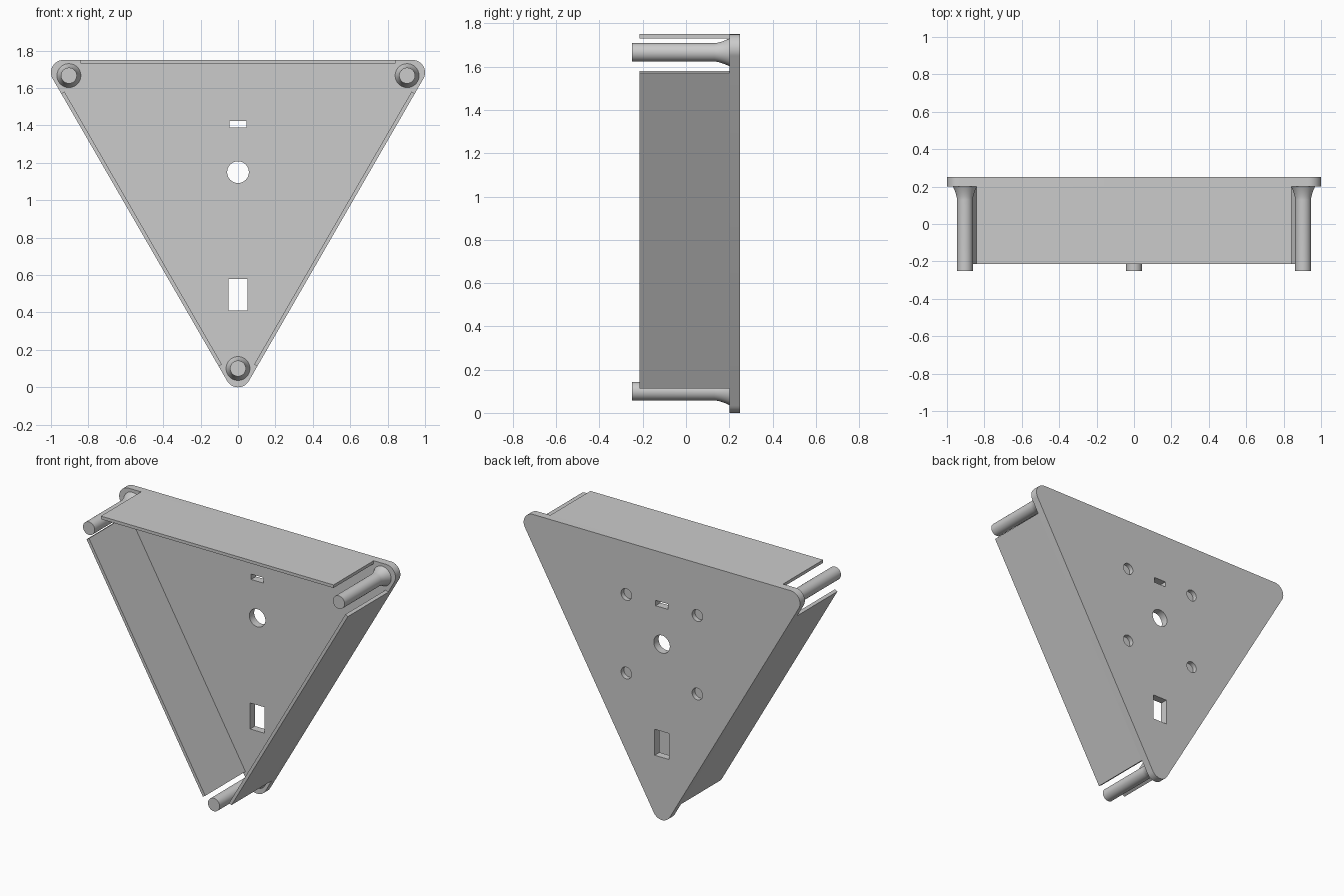
import bpy, bmesh
from math import sin, cos, pi, radians, sqrt
from mathutils import Matrix, Vector

cube = bpy.data.objects.get("Cube")
if cube:
    bpy.data.objects.remove(cube, do_unlink=True)

grey = bpy.data.materials.new("light grey")
grey.use_nodes = True
grey.diffuse_color = (0.6, 0.6, 0.6, 1)
grey.node_tree.nodes["Principled BSDF"].inputs["Base Color"].default_value = (0.6, 0.6, 0.6, 1)

CORNER = 0.067                        # plate corner radius
ARM = (1 - CORNER) * 2 / sqrt(3)      # centre to corner arc centre
CENTRE = ARM + CORNER                 # height of the triangle's centre
EDGE = ARM / 2 + CORNER               # centre to plate edge
FRONT, FLOOR, BACK = -0.215, 0.2, 0.25
SPIN = [Matrix.Translation((0, 0, CENTRE)) @ Matrix.Rotation(radians(a), 4, 'Y')
        for a in (0, 120, 240)]


def finish(bm, name):
    bmesh.ops.remove_doubles(bm, verts=bm.verts, dist=1e-5)
    bmesh.ops.recalc_face_normals(bm, faces=bm.faces)
    mesh = bpy.data.meshes.new(name)
    bm.to_mesh(mesh)
    bm.free()
    mesh.materials.append(grey)
    obj = bpy.data.objects.new(name, mesh)
    bpy.context.collection.objects.link(obj)
    return obj


def prism(bm, outline, y0, y1):
    """Extrude an (x, z) outline along y."""
    face = bm.faces.new([bm.verts.new((x, y0, z)) for x, z in outline])
    new = bmesh.ops.extrude_face_region(bm, geom=[face])["geom"]
    bmesh.ops.translate(bm, vec=(0, y1 - y0, 0),
                        verts=[g for g in new if isinstance(g, bmesh.types.BMVert)])


def circle(x, z, r, n=40):
    return [(x + r * cos(2 * pi * i / n), z + r * sin(2 * pi * i / n)) for i in range(n)]


def box(x, z0, z1):
    return [(-x, z0), (x, z0), (x, z1), (-x, z1)]


def smooth(obj):
    bpy.ops.object.select_all(action='DESELECT')
    obj.select_set(True)
    bpy.context.view_layer.objects.active = obj
    bpy.ops.object.shade_smooth_by_angle(angle=radians(35))


# Back plate: triangle with rounded corners
outline = []
for corner in (-90, 30, 150):
    a = radians(corner)
    cx, cz = ARM * cos(a), CENTRE + ARM * sin(a)
    for i in range(17):
        t = a + radians(-60 + 120 * i / 16)
        outline.append((cx + CORNER * cos(t), cz + CORNER * sin(t)))
bm = bmesh.new()
prism(bm, outline, FLOOR, BACK)
plate = finish(bm, "back_plate")

# Openings through the plate and shallow round recesses behind
bm = bmesh.new()
for shape in (box(0.045, 1.39, 1.425), circle(0, 1.15, 0.058), box(0.052, 0.41, 0.58)):
    prism(bm, shape, FLOOR - 0.1, BACK + 0.1)
for x in (-0.257, 0.257):
    for z in (-0.257, 0.257):
        prism(bm, circle(x, 1.15 + z, 0.038), BACK - 0.03, BACK + 0.1)
cutter = finish(bm, "plate_cutter")
cutter.hide_render = True
cut = plate.modifiers.new("openings", 'BOOLEAN')
cut.operation, cut.solver, cut.object = 'DIFFERENCE', 'EXACT', cutter
bpy.context.view_layer.objects.active = plate
bpy.ops.object.modifier_apply(modifier=cut.name)
bpy.data.objects.remove(cutter, do_unlink=True)
smooth(plate)

# Thin walls along the three edges, open at the corners
for name, spin in zip(("top_wall", "right_wall", "left_wall"), SPIN):
    bm = bmesh.new()
    prism(bm, box(0.842, EDGE - 0.02, EDGE), FRONT, FLOOR)
    bm.transform(spin)
    finish(bm, name)

# Corner posts with flared feet
profile = [(0, -0.25), (0.0425, -0.25)]
for i in range(9):
    t = i / 8
    profile.append((0.0425 + 0.0215 * t ** 1.6, 0.13 + 0.07 * t))
profile.append((0, FLOOR))
for name, spin in zip(("bottom_post", "left_post", "right_post"), SPIN):
    bm = bmesh.new()
    verts = [bm.verts.new((r, y, 0)) for r, y in profile]
    edges = [bm.edges.new(pair) for pair in zip(verts, verts[1:])]
    bmesh.ops.spin(bm, geom=verts + edges, cent=(0, 0, 0), axis=(0, 1, 0),
                   angle=2 * pi, steps=40, use_merge=True)
    bm.transform(spin @ Matrix.Translation(Vector((0, 0, -1.044))))
    smooth(finish(bm, name))
